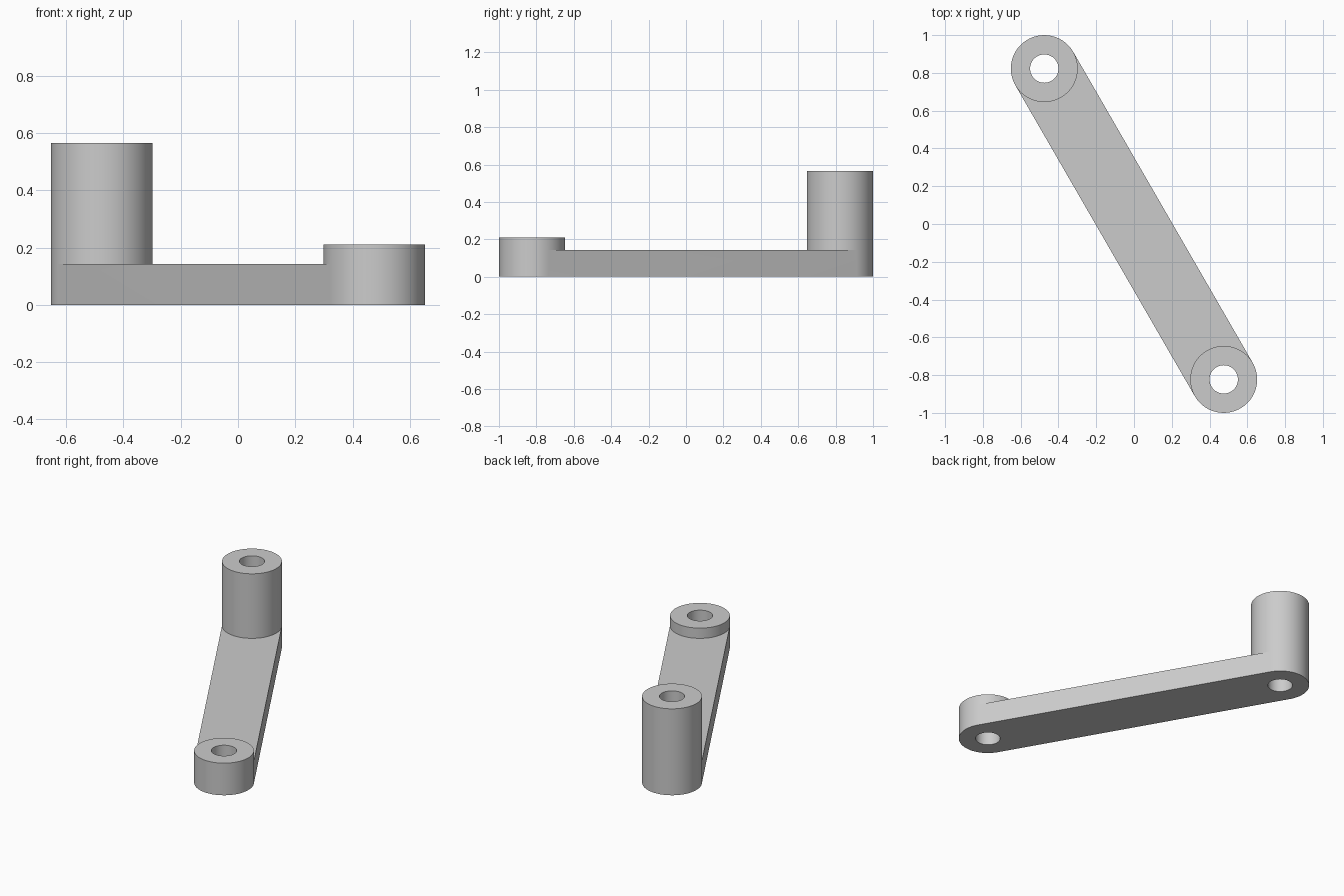
import bpy, bmesh
from math import cos, sin, pi, radians
from mathutils import Matrix, Vector

cube = bpy.data.objects.get("Cube")
if cube:
    bpy.data.objects.remove(cube, do_unlink=True)

SEGMENTS = 96
REACH = 0.95          # half the distance between the bosses
OUTER, BORE = 0.177, 0.075
ARM_TOP = 0.143

grey = bpy.data.materials.new("grey metal")
grey.use_nodes = True
colour = (0.6, 0.6, 0.6, 1)
grey.diffuse_color = colour
grey.node_tree.nodes["Principled BSDF"].inputs["Base Color"].default_value = colour

bm = bmesh.new()


def face(points):
    bm.faces.new([bm.verts.new(p) for p in points])


def rim(side, i, radius, z):
    """Point on a boss circle; i = 0 faces away from the arm's middle."""
    a = 2 * pi * i / SEGMENTS
    return Vector((side * (REACH + radius * cos(a)), side * radius * sin(a), z))


def boss(side, top):
    for i in range(SEGMENTS):
        def wall(r0, z0, r1, z1):
            face([rim(side, i, r0, z0), rim(side, i + 1, r0, z0),
                  rim(side, i + 1, r1, z1), rim(side, i, r1, z1)])
        # The lower wall is open where the arm joins it
        if not SEGMENTS // 4 <= i < 3 * SEGMENTS // 4:
            wall(OUTER, 0, OUTER, ARM_TOP)
        wall(OUTER, ARM_TOP, OUTER, top)
        wall(OUTER, top, BORE, top)
        wall(BORE, top, BORE, 0)
        wall(BORE, 0, OUTER, 0)


# Tall handle boss and short shaft boss
boss(1, 0.565)
boss(-1, 0.21)

# Arm: top and bottom wrap round the bosses, straight sides are tangent to them
quarter = SEGMENTS // 4
arc = range(quarter, 3 * quarter + 1)
for z in (0, ARM_TOP):
    face([rim(side, i, OUTER, z) for side in (1, -1) for i in arc])
for y in (-OUTER, OUTER):
    face([(-REACH, y, 0), (REACH, y, 0), (REACH, y, ARM_TOP), (-REACH, y, ARM_TOP)])

# Weld into one solid and turn it to its slant
bmesh.ops.remove_doubles(bm, verts=bm.verts, dist=0.0001)
bmesh.ops.recalc_face_normals(bm, faces=bm.faces)
bm.transform(Matrix.Rotation(radians(120), 4, "Z"))

mesh = bpy.data.meshes.new("crank_arm")
bm.to_mesh(mesh)
bm.free()
mesh.materials.append(grey)
arm = bpy.data.objects.new("crank_arm", mesh)
bpy.context.collection.objects.link(arm)

bpy.ops.object.select_all(action="DESELECT")
arm.select_set(True)
bpy.context.view_layer.objects.active = arm
bpy.ops.object.shade_smooth_by_angle(angle=radians(30))
